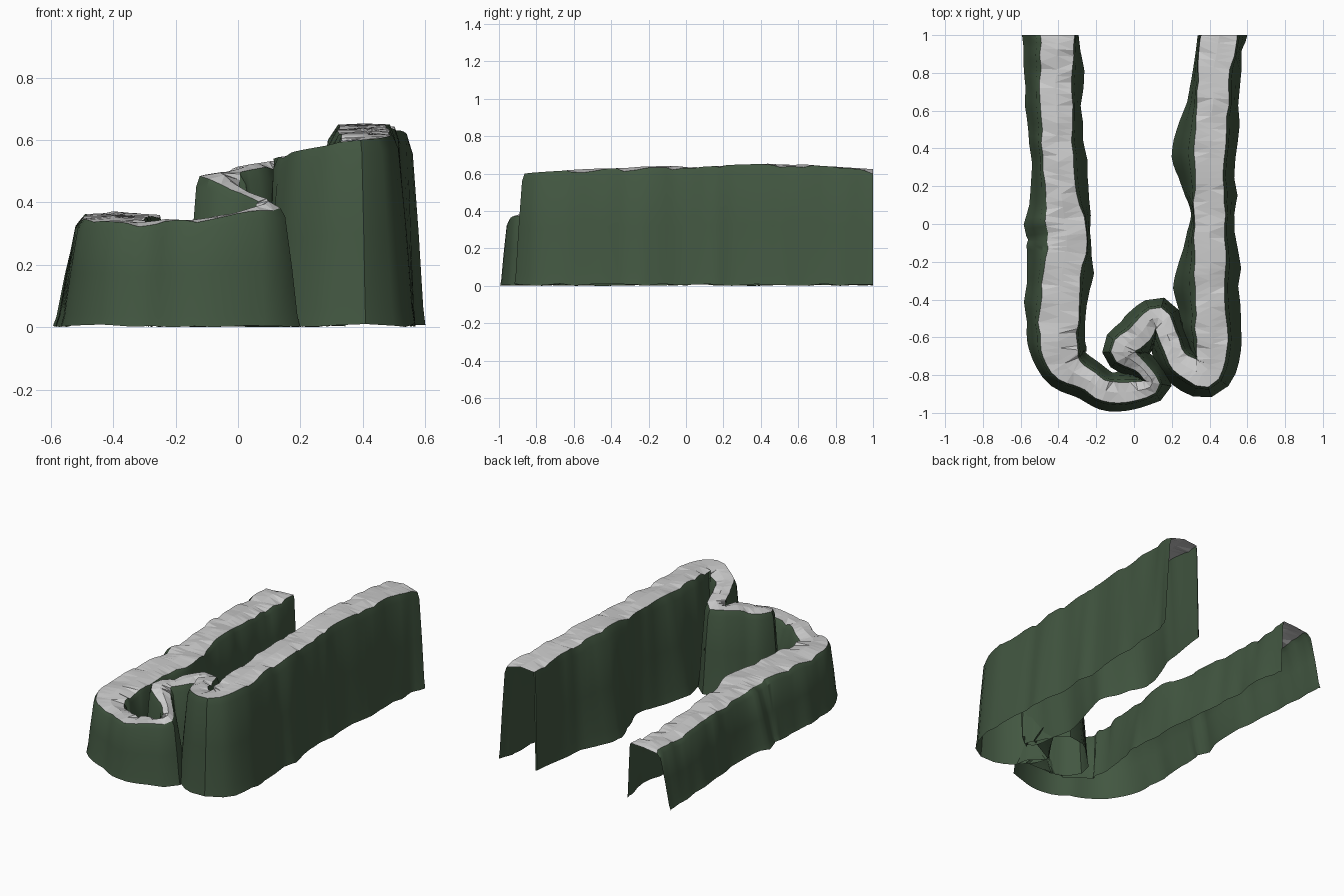
import bpy, math, random
from mathutils import Vector

if "Cube" in bpy.data.objects:
    bpy.data.objects.remove(bpy.data.objects["Cube"])

random.seed(4)

# Ridge path: x, y, half width of top, height, (inner flare, outer flare)
PATH = [
    (-.40, 1.0, .09, .35, .03, .11), (-.41, .75, .085, .35, .05, .09),
    (-.41, .5, .08, .36, .05, .06), (-.39, .2, .085, .365, .07, .08),
    (-.365, 0, .10, .36, .04, .11), (-.355, -.12, .10, .36, .035, .11),
    (-.385, -.3, .10, .36, .06, .08), (-.40, -.58, .10, .35, .05, .07),
    (-.37, -.74, .085, .34, .05, .06), (-.26, -.82, .06, .335),
    (-.12, -.89, .05, .35), (.02, -.88, .045, .37), (.10, -.84, .035, .395),
    (.03, -.75, .03, .43), (-.06, -.67, .06, .49), (.02, -.59, .055, .51),
    (.13, -.49, .055, .53), (.19, -.62, .045, .55), (.25, -.73, .055, .57),
    (.37, -.79, .07, .60), (.41, -.66, .08, .615, .06, .07),
    (.40, -.3, .08, .63, .10, .08), (.40, .05, .08, .635, .03, .06),
    (.40, .35, .08, .65, .11, .06), (.42, .75, .085, .64, .04, .06),
    (.45, 1.0, .09, .615, .03, .05),
]
PATH = [p if len(p) == 6 else p + (.06, .06) for p in PATH]
# Wall profile: fraction of height, fraction of flare
PROFILE = [(1, 0), (.93, .25), (.5, .6), (.1, .87), (0, 1)]


def resample(points, step):
    """Catmull-Rom curve through all six channels."""
    out, n = [], len(points)
    for i in range(n - 1):
        a, b, c, d = (points[min(max(i + k, 0), n - 1)] for k in (-1, 0, 1, 2))
        count = max(2, round(math.dist(b[:2], c[:2]) / step))
        for s in range(count):
            t = s / count
            out.append([.5 * (2*q + (r - p)*t + (2*p - 5*q + 4*r - w)*t*t
                              + (3*q - p - 3*r + w)*t**3)
                        for p, q, r, w in zip(a, b, c, d)])
    return out + [list(points[-1])]


stations = resample(PATH, .032)
N = len(stations)
centres = [Vector(s[:2]) for s in stations]
normals = []
for i in range(N):
    t = (centres[min(i + 1, N - 1)] - centres[max(i - 1, 0)]).normalized()
    normals.append(Vector((-t.y, t.x)))
normals[0], normals[-1] = Vector((1, 0)), Vector((-1, 0))


def noise(amount, period):
    """Random values along the path, joined by straight lines."""
    keys = [random.uniform(-amount, amount) for _ in range(N // period + 2)]
    return [keys[i // period] + (keys[i // period + 1] - keys[i // period])
            * (i % period) / period for i in range(N)]


def offset_line(side, flare_part, wobble):
    """Offset of the path to one side, collapsing cleanly in tight bends."""
    widths = [s[2] + flare_part * s[4 if side > 0 else 5] + w
              for s, w in zip(stations, wobble)]
    line = []
    for i in range(N):
        near = [j for j in range(max(0, i - 10), min(N, i + 11)) if j != i]
        n = normals[i] * side
        w = widths[i]
        for j in near:          # stop at the middle line of the bend
            d = centres[j] - centres[i]
            if d.dot(n) > 1e-4:
                w = min(w, d.length_squared / (2 * d.dot(n)))
        p = centres[i] + n * w
        if w < widths[i] * .97:  # slide out along the middle line
            for _ in range(14):
                j = min(near, key=lambda k: (p - centres[k]).length - widths[k])
                d = p - centres[j]
                gap = widths[j] * .95 - d.length
                if gap <= 0 or d.length < 1e-5:
                    break
                p = p + d.normalized() * gap * .6
        line.append(p)
    return line


def make_object(name, verts, faces, colour=None):
    mesh = bpy.data.meshes.new(name)
    mesh.from_pydata(verts, [], faces)
    ob = bpy.data.objects.new(name, mesh)
    bpy.context.collection.objects.link(ob)
    if colour:
        mat = bpy.data.materials.new(name + "_colour")
        mat.diffuse_color = colour
        mat.use_nodes = True
        mat.node_tree.nodes["Principled BSDF"].inputs["Base Color"].default_value = mat.diffuse_color
        mesh.materials.append(mat)
    return ob


def strip(rows, flip=False):
    """Quad faces between consecutive rows of N vertices."""
    faces = []
    for r in range(rows - 1):
        for i in range(N - 1):
            a, b = r * N + i, (r + 1) * N + i
            f = (a, a + 1, b + 1, b)
            faces.append(f[::-1] if flip else f)
    return faces


def clamp(v):
    return (v[0], max(-1, min(1, v[1])), v[2])


# Cliff walls, one skirt on each side of the ridge
rims = {}
for side, name in ((1, "inner_cliff_wall"), (-1, "outer_cliff_wall")):
    rim_wobble, foot_wobble = noise(.008, 2), noise(.014, 3)
    droop = [max(0, v) for v in noise(.018, 2)]
    foot = [abs(v) for v in noise(.012, 4)]
    foot[0] = 0
    verts = []
    for h, f in PROFILE:
        wobble = [a * (1 - f) + b * f for a, b in zip(rim_wobble, foot_wobble)]
        for i, p in enumerate(offset_line(side, f, wobble)):
            z = foot[i] + (stations[i][3] - droop[i] - foot[i]) * h
            verts.append(clamp((p.x, p.y, z)))
    rims[side] = verts[:N]
    ob = make_object(name, verts, strip(len(PROFILE), side < 0), (.055, .095, .053, 1))
    bpy.ops.object.select_all(action='DESELECT')
    ob.select_set(True)
    bpy.context.view_layer.objects.active = ob
    bpy.ops.object.shade_smooth_by_angle(angle=math.radians(35))

# Faceted ridge top between the two rims
top = list(rims[1])
bumps = noise(.008, 3)
for i in range(N):
    p = Vector(rims[1][i]).lerp(Vector(rims[-1][i]), .5)
    top.append(clamp((p.x, p.y, stations[i][3] + .002 + bumps[i])))
top += rims[-1]
tris = []
for a, b, c, d in strip(3, True):
    tris += [(a, b, c), (a, c, d)] if random.random() < .5 else [(a, b, d), (b, c, d)]
make_object("ridge_top", top, tris)
